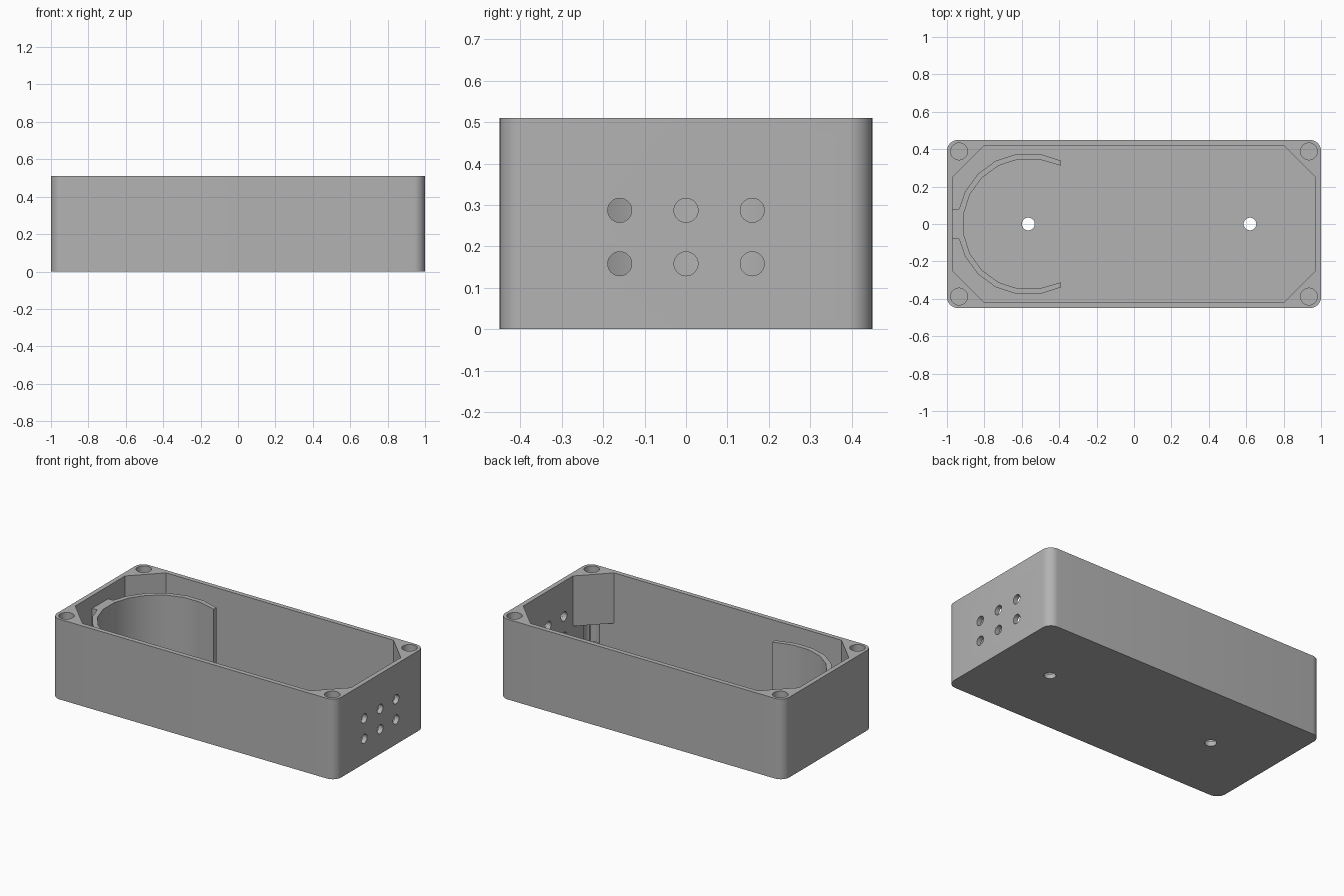
import bpy, bmesh
from math import sin, cos, pi, radians
from mathutils import Matrix

if "Cube" in bpy.data.objects:
    bpy.data.objects.remove(bpy.data.objects["Cube"], do_unlink=True)

HALF_X, HALF_Y, HEIGHT = 1.0, 0.45, 0.51
WALL, FLOOR = 0.03, 0.03
IN_X, IN_Y = HALF_X - WALL, HALF_Y - WALL
POST, POST_BASE = 0.17, 0.19

grey = bpy.data.materials.new("plain grey")
grey.use_nodes = True
grey.diffuse_color = (0.45, 0.45, 0.45, 1)
grey.node_tree.nodes["Principled BSDF"].inputs["Base Color"].default_value = grey.diffuse_color


def make_object(name, bm):
    bmesh.ops.recalc_face_normals(bm, faces=bm.faces)
    mesh = bpy.data.meshes.new(name)
    bm.to_mesh(mesh)
    bm.free()
    obj = bpy.data.objects.new(name, mesh)
    mesh.materials.append(grey)
    bpy.context.collection.objects.link(obj)
    return obj


def prism(name, outline, low, high):
    """Extrude a flat outline upwards."""
    bm = bmesh.new()
    face = bm.faces.new([bm.verts.new((x, y, low)) for x, y in outline])
    top = bmesh.ops.extrude_face_region(bm, geom=[face])["geom"]
    bmesh.ops.translate(bm, vec=(0, 0, high - low),
                        verts=[v for v in top if isinstance(v, bmesh.types.BMVert)])
    return make_object(name, bm)


def rod(name, centre, radius, length, axis="Z"):
    bm = bmesh.new()
    turn = Matrix.Rotation(pi / 2, 4, "Y") if axis == "X" else Matrix()
    bmesh.ops.create_cone(bm, cap_ends=True, segments=32, radius1=radius, radius2=radius,
                          depth=length, matrix=Matrix.Translation(centre) @ turn)
    return make_object(name, bm)


def select_only(obj):
    bpy.ops.object.select_all(action="DESELECT")
    obj.select_set(True)
    bpy.context.view_layer.objects.active = obj


def cut(target, cutter):
    mod = target.modifiers.new("cut", "BOOLEAN")
    mod.operation, mod.solver, mod.object = "DIFFERENCE", "EXACT", cutter
    cutter.hide_render = True
    select_only(target)
    bpy.ops.object.modifier_apply(modifier=mod.name)
    bpy.data.objects.remove(cutter, do_unlink=True)


def rounded_rectangle(hx, hy, r, steps=8):
    points = []
    for quarter, (sx, sy) in enumerate([(1, 1), (-1, 1), (-1, -1), (1, -1)]):
        for i in range(steps + 1):
            a = (quarter + i / steps) * pi / 2
            points.append((sx * (hx - r) + r * cos(a), sy * (hy - r) + r * sin(a)))
    return points


# Box with a cavity that leaves raised corner posts
box = prism("box_body", rounded_rectangle(HALF_X, HALF_Y, 0.06), 0, HEIGHT)
cx, cy = IN_X - POST, IN_Y - POST
octagon = [(IN_X, -cy), (IN_X, cy), (cx, IN_Y), (-cx, IN_Y),
           (-IN_X, cy), (-IN_X, -cy), (-cx, -IN_Y), (cx, -IN_Y)]
rectangle = [(IN_X, -IN_Y), (IN_X, IN_Y), (-IN_X, IN_Y), (-IN_X, -IN_Y)]
cut(box, prism("lower_cavity", rectangle, FLOOR, POST_BASE))
cut(box, prism("upper_cavity", octagon, 0.1, 0.6))

# Screw holes down through the posts
for sx in (-1, 1):
    for sy in (-1, 1):
        cut(box, rod("screw_hole", (sx * 0.935, sy * 0.388, FLOOR + 0.3), 0.045, 0.6))

# Floor holes
for x in (-0.565, 0.62):
    cut(box, rod("floor_hole", (x, 0, 0), 0.034, 0.2))

# Two rows of holes in the end wall
for y in (-0.16, 0, 0.16):
    for z in (0.158, 0.287):
        cut(box, rod("end_hole", (HALF_X, y, z), 0.029, 0.12, "X"))

# Curved holder, open towards the holes, with a tab joining it to the wall
CENTRE, END = -0.565, -0.39
angles = [radians(63 + 18 * i) for i in range(14)]


def arc(r):
    pts = [(CENTRE + r * cos(a), r * sin(a)) for a in angles]
    pts[0], pts[-1] = (END, pts[0][1]), (END, pts[-1][1])
    return pts


outer = arc(0.38)
tab = [(-0.935, 0.08), (-0.98, 0.08), (-0.98, -0.08), (-0.935, -0.08)]
middle = len(outer) // 2
outline = outer[:middle - 1] + tab + outer[middle + 1:] + arc(0.35)[::-1]
holder = prism("curved_holder", outline, 0.01, 0.43)

for obj in (box, holder):
    select_only(obj)
    bpy.ops.object.shade_smooth_by_angle(angle=radians(30))
